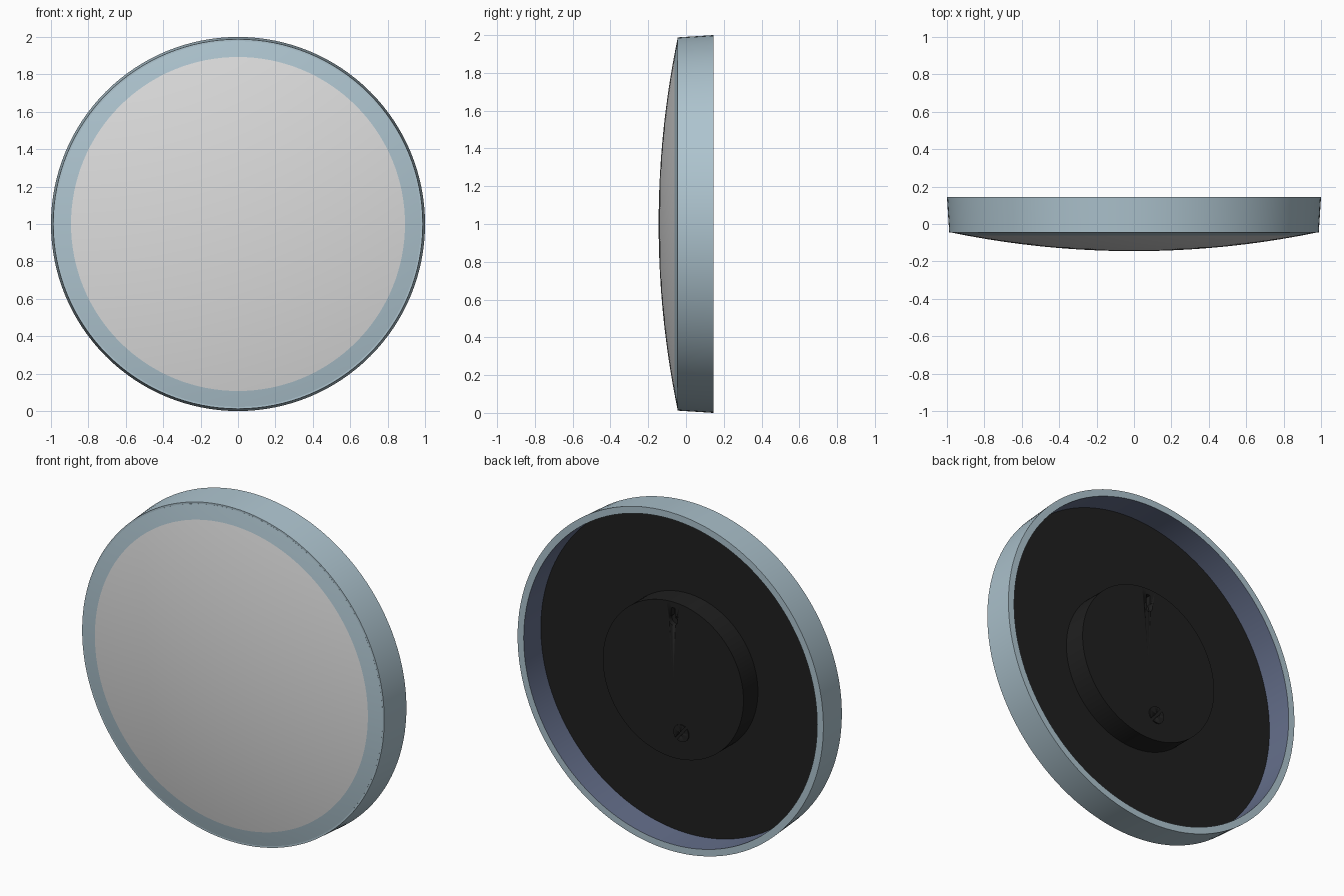
import bpy, bmesh, math
from mathutils import Matrix, Vector

if "Cube" in bpy.data.objects:
    bpy.data.objects.remove(bpy.data.objects["Cube"], do_unlink=True)


def material(name, rgb):
    mat = bpy.data.materials.new(name)
    mat.use_nodes = True
    colour = (*rgb, 1.0)
    mat.diffuse_color = colour
    mat.node_tree.nodes["Principled BSDF"].inputs["Base Color"].default_value = colour
    return mat


BLUE = material("blue grey", (0.42, 0.55, 0.62))
GREY = material("light grey", (0.72, 0.72, 0.72))
NAVY = material("dark slate blue", (0.13, 0.16, 0.26))
BLACK = material("black", (0.014, 0.014, 0.014))


def finish(name, bm, mats):
    bmesh.ops.remove_doubles(bm, verts=bm.verts, dist=1e-5)
    bmesh.ops.recalc_face_normals(bm, faces=bm.faces)
    mesh = bpy.data.meshes.new(name)
    bm.to_mesh(mesh)
    bm.free()
    for mat in mats:
        mesh.materials.append(mat)
    obj = bpy.data.objects.new(name, mesh)
    bpy.context.collection.objects.link(obj)
    bpy.ops.object.select_all(action="DESELECT")
    obj.select_set(True)
    bpy.context.view_layer.objects.active = obj
    bpy.ops.object.shade_smooth_by_angle(angle=math.radians(30))
    return obj


def lathe(name, profile, mats, rule=None, centre=(0, 1), steps=128):
    """Turn (radius, y) points about a front-to-back axis at centre (x, z)."""
    bm = bmesh.new()
    cx, cz = centre
    verts = [bm.verts.new((cx + r, y, cz)) for r, y in profile]
    edges = [bm.edges.new(pair) for pair in zip(verts, verts[1:])]
    bmesh.ops.spin(bm, geom=verts + edges, cent=(cx, 0, cz), axis=(0, 1, 0),
                   angle=math.tau, steps=steps, use_merge=True)
    bmesh.ops.remove_doubles(bm, verts=bm.verts, dist=1e-5)
    if rule:
        for f in bm.faces:
            radii = [math.hypot(v.co.x - cx, v.co.z - cz) for v in f.verts]
            f.material_index = rule(sum(radii) / len(radii), max(radii))
    return finish(name, bm, mats)


def cut(target, cutter):
    cutter.hide_render = True
    mod = target.modifiers.new("cut", "BOOLEAN")
    mod.operation = "DIFFERENCE"
    mod.solver = "EXACT"
    mod.object = cutter
    bpy.ops.object.select_all(action="DESELECT")
    target.select_set(True)
    bpy.context.view_layer.objects.active = target
    bpy.ops.object.modifier_apply(modifier=mod.name)
    bpy.data.objects.remove(cutter, do_unlink=True)


def box(name, size, location, turn=0):
    bm = bmesh.new()
    bmesh.ops.create_cube(bm, size=1, matrix=Matrix.Translation(Vector(location))
                          @ Matrix.Rotation(turn, 4, "Y")
                          @ Matrix.Diagonal((*size, 1)))
    return finish(name, bm, [BLACK])


# Outer rim, with a dark inner wall open to the back
INNER, BACK, PLATE = 0.96, 0.145, -0.015
lathe("rim", [(0.97, -0.045), (0.988, -0.045), (1, BACK), (INNER, BACK), (INNER, PLATE)],
      [BLUE, NAVY], lambda mean, widest: int(widest < INNER + 0.001))

# Shallow domed front with a coloured border
BORDER, EDGE, CURVE = 0.893, 0.978, 4.85
radii = [BORDER * i / 16 for i in range(17)] + [0.92, 0.95, EDGE]
dome = [(r, -BACK + CURVE - math.sqrt(CURVE ** 2 - r * r)) for r in radii]
lathe("domed_front", dome + [(EDGE, -0.02)], [GREY, BLUE],
      lambda mean, widest: int(mean > BORDER))

# Back plate and raised hub
lathe("back_plate", [(0, PLATE), (INNER, PLATE)], [BLACK])
FACE = 0.12
hub = lathe("hub", [(0, PLATE - 0.01), (0.46, PLATE - 0.01), (0.46, FACE), (0, FACE)], [BLACK])

# Keyhole for hanging
cut(hub, lathe("keyhole_round", [(0, 0.09), (0.028, 0.09), (0.028, 0.15), (0, 0.15)],
               [BLACK], centre=(0, 1.35), steps=24))
cut(hub, box("keyhole_slot", (0.024, 0.06, 0.07), (0, FACE, 1.39)))

# Slotted screw
SCREW = (-0.055, 1.7 - 1)
screw = lathe("screw", [(0, 0.1), (0.05, 0.1), (0.05, 0.126), (0, 0.126)],
              [BLACK], centre=SCREW, steps=32)
cut(screw, box("screw_slot", (0.12, 0.02, 0.016), (SCREW[0], 0.126, SCREW[1]), math.radians(50)))
